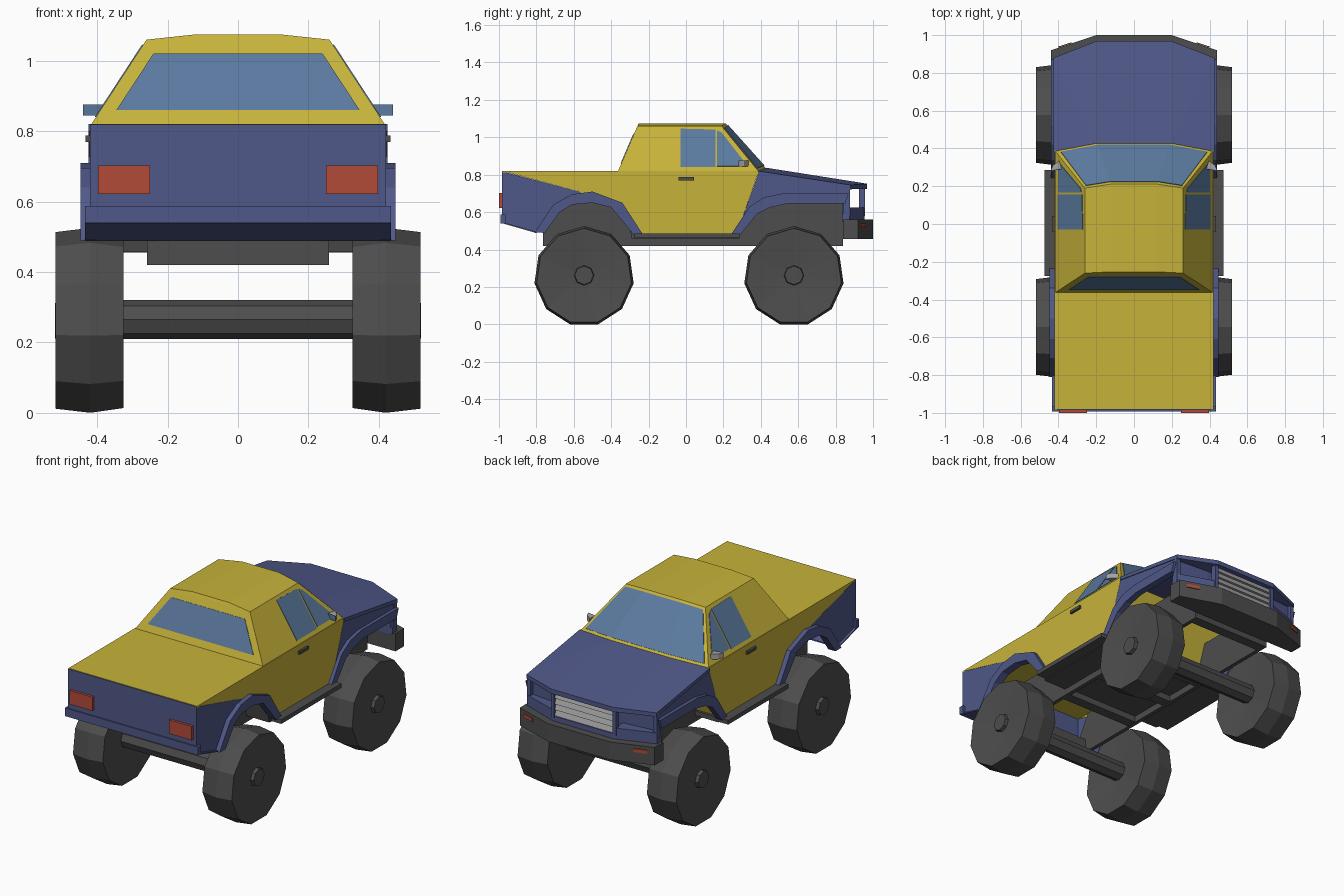
import bpy, bmesh, math
from mathutils import Vector


def material(name, rgb):
    m = bpy.data.materials.new(name)
    m.diffuse_color = (*rgb, 1)
    return m


YELLOW = material("yellow paint", (0.57, 0.45, 0.042))
BLUE = material("navy paint", (0.08, 0.098, 0.25))
GLASS = material("blue glass", (0.105, 0.195, 0.35))
DARK = material("dark grey", (0.075, 0.075, 0.075))
RED = material("red lamp", (0.45, 0.07, 0.04))
SILVER = material("light grey", (0.38, 0.38, 0.38))


def finish(name, bm, mat):
    bmesh.ops.recalc_face_normals(bm, faces=bm.faces[:])
    me = bpy.data.meshes.new(name)
    bm.to_mesh(me)
    bm.free()
    me.materials.append(mat)
    ob = bpy.data.objects.new(name, me)
    bpy.context.collection.objects.link(ob)
    return ob


def slab(name, pts, offset, mat):
    """Polygon of 3D points thickened along an offset vector."""
    bm = bmesh.new()
    a = [bm.verts.new(p) for p in pts]
    b = [bm.verts.new(Vector(p) + Vector(offset)) for p in pts]
    bm.faces.new(a)
    bm.faces.new(b[::-1])
    for i in range(len(a)):
        j = (i + 1) % len(a)
        bm.faces.new((a[i], a[j], b[j], b[i]))
    return finish(name, bm, mat)


def side_prism(name, yz, x0, x1, mat):
    return slab(name, [(x0, y, z) for y, z in yz], (x1 - x0, 0, 0), mat)


def plan_prism(name, half, z0, z1, mat):
    """Mirrored plan outline (x >= 0 half given) raised from z0 to z1."""
    xy = half + [(-x, y) for x, y in half[::-1]]
    return slab(name, [(x, y, z0) for x, y in xy], (0, 0, z1 - z0), mat)


def box(name, x0, x1, y0, y1, z0, z1, mat):
    return side_prism(name, [(y0, z0), (y1, z0), (y1, z1), (y0, z1)], x0, x1, mat)


def hull(name, half, mat):
    """Convex solid from mirrored points."""
    bm = bmesh.new()
    for x, y, z in half:
        bm.verts.new((x, y, z))
        bm.verts.new((-x, y, z))
    bmesh.ops.convex_hull(bm, input=bm.verts[:])
    bmesh.ops.dissolve_limit(bm, angle_limit=0.01, verts=bm.verts[:], edges=bm.edges[:])
    return finish(name, bm, mat)


def lathe(name, profile, y, z, n, mat):
    """Revolve (x, radius) pairs round a sideways axle."""
    bm = bmesh.new()
    rings = [[bm.verts.new((x, y + r * math.sin(2 * math.pi * i / n),
                            z + r * math.cos(2 * math.pi * i / n))) for i in range(n)]
             for x, r in profile]
    for a, b in zip(rings, rings[1:]):
        for i in range(n):
            j = (i + 1) % n
            bm.faces.new((a[i], a[j], b[j], b[i]))
    bm.faces.new(rings[0])
    bm.faces.new(rings[-1][::-1])
    return finish(name, bm, mat)


# Arch outlines (y, z)
rear_in = [(-0.755, 0.49), (-0.675, 0.60), (-0.61, 0.64), (-0.50, 0.65), (-0.40, 0.625), (-0.28, 0.48)]
rear_out = [(-0.81, 0.49), (-0.71, 0.64), (-0.61, 0.695), (-0.50, 0.71), (-0.34, 0.65), (-0.23, 0.48)]
front_in = [(0.29, 0.48), (0.38, 0.59), (0.45, 0.625), (0.54, 0.645), (0.85, 0.645)]
front_out = [(0.24, 0.48), (0.34, 0.63), (0.42, 0.68), (0.52, 0.70), (0.87, 0.70)]

# Hollow body: bed cover, tail, cab walls
box("bed_cover", -0.42, 0.42, -0.98, 0.39, 0.812, 0.821, YELLOW)
box("tailgate", -0.42, 0.42, -0.985, -0.97, 0.545, 0.819, BLUE)
box("rear_bumper", -0.435, 0.435, -0.993, -0.965, 0.54, 0.588, BLUE)
side_prism("rear_valance", [(-0.992, 0.55), (-0.992, 0.543), (-0.80, 0.488), (-0.80, 0.495)],
           -0.435, 0.435, BLUE)
side_prism("firewall", [(0.255, 0.485), (0.27, 0.485), (0.385, 0.81), (0.37, 0.81)],
           -0.41, 0.41, YELLOW)
side_prism("cab_back_wall", [(-0.29, 0.458), (-0.275, 0.458), (-0.34, 0.81), (-0.355, 0.81)],
           -0.405, 0.405, DARK)

# Hood
hull("hood", [(0.425, 0.385, 0.82), (0.2, 0.43, 0.837), (0.425, 0.88, 0.745), (0.2, 0.968, 0.752),
              (0.425, 0.385, 0.80), (0.425, 0.88, 0.722), (0.2, 0.968, 0.725)], BLUE)

# Nose: recessed wall, lower lip, slatted grille
plan_prism("nose_wall", [(0.41, 0.835), (0.41, 0.855), (0.2, 0.875)], 0.55, 0.735, BLUE)
plan_prism("nose_lip", [(0.425, 0.835), (0.425, 0.875), (0.2, 0.955)], 0.555, 0.59, BLUE)
plan_prism("grille_panel", [(0.195, 0.925), (0.195, 0.935)], 0.58, 0.735, SILVER)
for i in range(4):
    z = 0.592 + i * 0.034
    side_prism("grille_slat", [(0.93, z), (0.952, z), (0.94, z + 0.032), (0.93, z + 0.032)],
               -0.195, 0.195, SILVER)

# Front bumper
plan_prism("front_bumper", [(0.44, 0.84), (0.44, 0.92), (0.2, 1.0)], 0.455, 0.56, DARK)

# Cab shell
hull("cab", [(0.42, -0.365, 0.815), (0.42, 0.39, 0.815), (0.2, 0.432, 0.83),
             (0.26, -0.26, 1.06), (0.12, -0.253, 1.075), (0.26, 0.19, 1.06), (0.12, 0.212, 1.075)],
     YELLOW)


def rear_point(x, z):
    return (x, -0.366 + (z - 0.815) * 0.429, z)


slab("rear_window", [rear_point(-0.345, 0.86), rear_point(0.345, 0.86),
                     rear_point(0.24, 1.02), rear_point(-0.24, 1.02)], (0, -0.003, 0.001), GLASS)


# Windshield in three panes
def pane(name, a, b, c, d, u0, u1):
    a, b, c, d = map(Vector, (a, b, c, d))
    pts = [a.lerp(b, u).lerp(d.lerp(c, u), v) for u, v in
           ((u0, 0.07), (u1, 0.07), (u1, 0.95), (u0, 0.95))]
    slab(name, pts, (0, 0.003, 0.0025), GLASS)


pane("windshield_centre", (-0.2, 0.432, 0.83), (0.2, 0.432, 0.83),
     (0.12, 0.212, 1.075), (-0.12, 0.212, 1.075), 0, 1)

for s in (-1, 1):
    pane("windshield_side", (s * 0.2, 0.432, 0.83), (s * 0.42, 0.39, 0.815),
         (s * 0.26, 0.19, 1.06), (s * 0.12, 0.212, 1.075), 0, 0.9)

    # Body side panels: blue rear quarter, yellow middle, blue fender
    side_prism("rear_quarter", [(-0.985, 0.818), (-0.985, 0.545), (-0.80, 0.49)] + rear_in[:4]
               + [(-0.57, 0.71)], s * 0.408, s * 0.42, BLUE)
    side_prism("door_panel", [(-0.985, 0.82), (-0.57, 0.71)] + rear_in[3:]
               + [(0.27, 0.48), (0.39, 0.82)], s * 0.408, s * 0.42, YELLOW)
    side_prism("front_fender", [(0.27, 0.48)] + front_in + [(0.87, 0.735), (0.39, 0.815)],
               s * 0.408, s * 0.42, BLUE)
    box("fender_front", s * 0.408, s * 0.42, 0.84, 0.872, 0.555, 0.66, BLUE)

    # Side windows lie on the sloping cab side
    for name, yz in (("door_window", [(-0.03, 0.84), (0.157, 0.84), (0.157, 1.04), (-0.03, 1.045)]),
                     ("vent_window", [(0.167, 0.845), (0.33, 0.845), (0.19, 1.025), (0.167, 1.035)])):
        slab(name, [(s * (0.42 - (z - 0.815) * 0.653), y, z) for y, z in yz],
             (s * 0.0025, 0, 0.0015), GLASS)

    # Wheel arch flares
    side_prism("rear_flare", rear_out + rear_in[::-1], s * 0.40, s * 0.447, BLUE)
    side_prism("front_flare", front_out + front_in[::-1], s * 0.40, s * 0.44, BLUE)

    # Headlight pocket: posts, lower lip
    box("grille_post", s * 0.19, s * 0.212, 0.925, 0.957, 0.58, 0.735, BLUE)
    box("corner_post", s * 0.40, s * 0.424, 0.85, 0.878, 0.58, 0.735, BLUE)
    slab("headlight_lip", [(s * 0.424, 0.84, 0.585), (s * 0.424, 0.878, 0.585),
                           (s * 0.2, 0.955, 0.585), (s * 0.2, 0.84, 0.585)], (0, 0, 0.04), BLUE)

    # Lamps
    box("tail_lamp", s * 0.25, s * 0.398, -1.0, -0.98, 0.622, 0.703, RED)
    slab("turn_signal", [(s * 0.40, 0.934, 0.52), (s * 0.33, 0.957, 0.52),
                         (s * 0.33, 0.957, 0.54), (s * 0.40, 0.934, 0.54)],
         (s * 0.002, 0.005, 0), RED)

    # Wedge mirror with rear glass, handle, side step
    slab("mirror", [(s * 0.385, 0.295, 0.845), (s * 0.44, 0.285, 0.845), (s * 0.43, 0.31, 0.845),
                    (s * 0.395, 0.335, 0.845)], (0, 0, 0.031), SILVER)
    slab("mirror_glass", [(s * 0.385, 0.295, 0.845), (s * 0.44, 0.285, 0.845),
                          (s * 0.44, 0.285, 0.876), (s * 0.385, 0.295, 0.876)],
         (0, -0.005, 0), GLASS)
    box("door_handle", s * 0.41, s * 0.433, -0.04, 0.042, 0.77, 0.788, DARK)
    box("side_step", s * 0.40, s * 0.475, -0.275, 0.285, 0.462, 0.487, DARK)

    # Deep frame rail
    side_prism("frame_rail", [(-0.74, 0.42), (-0.77, 0.50), (-0.68, 0.66), (0.84, 0.66), (0.84, 0.42)],
               s * 0.235, s * 0.258, DARK)

    # Wheels with dished faces and hubs
    for y in (-0.545, 0.577):
        lathe("wheel", [(s * 0.345, 0.06), (s * 0.325, 0.254), (s * 0.42, 0.268),
                        (s * 0.518, 0.256), (s * 0.50, 0.06)], y, 0.2575, 11, DARK)
        lathe("hub", [(s * 0.49, 0.055), (s * 0.52, 0.05)], y, 0.262, 8, DARK)

# Underside: floor, cross members, axles
box("floor", -0.41, 0.41, -0.28, 0.285, 0.458, 0.486, DARK)
box("rear_cross_member", -0.258, 0.258, -0.765, -0.70, 0.42, 0.50, DARK)
for y in (-0.30, 0.0, 0.28, 0.81):
    box("cross_member", -0.24, 0.24, y - 0.03, y + 0.03, 0.421, 0.49, DARK)
for y in (-0.545, 0.577):
    lathe("axle", [(-0.36, 0.055), (0.36, 0.055)], y, 0.265, 8, DARK)
